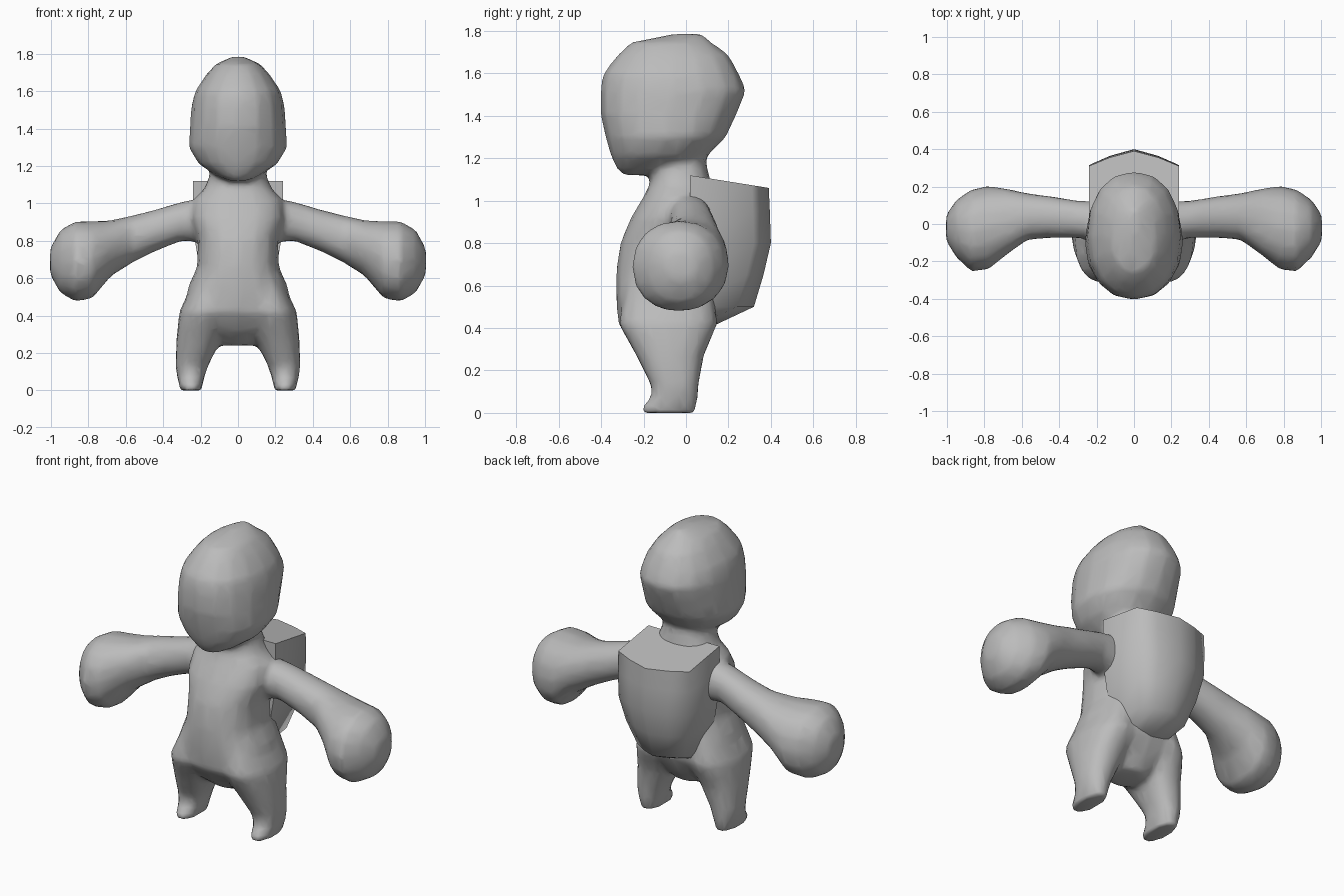
import bpy, bmesh, math
from mathutils import Vector

cube = bpy.data.objects.get("Cube")
if cube:
    bpy.data.objects.remove(cube)

grey = bpy.data.materials.new("plain_grey")
grey.use_nodes = True
colour = (0.5, 0.5, 0.5, 1)
grey.diffuse_color = colour
grey.node_tree.nodes["Principled BSDF"].inputs["Base Color"].default_value = colour


def oval(c0, c1, power, sides=16):
    """Rounded outline filling the rectangle between two corners."""
    points = []
    for i in range(sides):
        a = 2 * math.pi * i / sides
        uv = [math.copysign(abs(t) ** (2 / power), t) for t in (math.cos(a), math.sin(a))]
        points.append([(p + q) / 2 + (q - p) / 2 * t for p, q, t in zip(c0, c1, uv)])
    return points


def loft(bm, rings):
    """Bridge a list of closed rings and cap both ends."""
    loops = [[bm.verts.new(p) for p in ring] for ring in rings]
    faces = [bm.faces.new(loops[0]), bm.faces.new(loops[-1])]
    for a, b in zip(loops, loops[1:]):
        n = len(a)
        for i in range(n):
            j = (i + 1) % n
            faces.append(bm.faces.new((a[i], a[j], b[j], b[i])))
    bmesh.ops.recalc_face_normals(bm, faces=faces)


def loft_up(bm, sections, power=2.3):
    """Sections: height, x from, x to, y front, y back."""
    loft(bm, [[(x, y, z) for x, y in oval((x0, yf), (x1, yb), power)]
              for z, x0, x1, yf, yb in sections])


def make_object(name, bm):
    mesh = bpy.data.meshes.new(name)
    bm.to_mesh(mesh)
    bm.free()
    mesh.materials.append(grey)
    obj = bpy.data.objects.new(name, mesh)
    bpy.context.collection.objects.link(obj)
    return obj


body = bmesh.new()

# Head: height, half width, face, back of head
head = [(1.12, .05, -.30, -.16), (1.15, .12, -.325, 0), (1.21, .21, -.355, .1),
        (1.3, .265, -.38, .19), (1.41, .257, -.405, .24), (1.52, .25, -.405, .285),
        (1.6, .23, -.39, .25), (1.69, .17, -.32, .2), (1.745, .12, -.26, .12),
        (1.785, .03, -.06, .08)]
loft_up(body, [(z, -w, w, f, b) for z, w, f, b in head], 2.2)

# Torso and neck
torso = [(.24, .09, -.15, .04), (.32, .2, -.25, .09), (.42, .28, -.32, .15),
         (.55, .27, -.33, .17), (.66, .22, -.33, .16), (.8, .215, -.31, .14),
         (.92, .25, -.26, .13), (1.02, .24, -.2, .13), (1.08, .18, -.17, .12),
         (1.16, .15, -.16, .1), (1.26, .14, -.15, .08)]
loft_up(body, [(z, -w, w, f, b) for z, w, f, b in torso])

# Legs with small toes: height, inner x, outer x, front, back
leg = [(0, .19, .31, -.21, .05), (.03, .19, .315, -.21, .05), (.07, .18, .325, -.165, .055),
       (.13, .16, .335, -.165, .06), (.27, .09, .33, -.235, .085),
       (.42, .02, .315, -.32, .15), (.6, .06, .23, -.28, .12)]
# Arms with bulbous hands: x, bottom, top, front, back
arm = [(.12, .78, 1.04, -.1, .12), (.3, .8, 1.01, -.075, .125), (.45, .74, .965, -.075, .15),
       (.57, .68, .935, -.085, .165), (.68, .61, .91, -.165, .19), (.78, .49, .905, -.245, .205),
       (.87, .475, .905, -.255, .185), (.95, .52, .86, -.18, .13), (1.005, .62, .76, -.09, .05)]
for side in (-1, 1):
    loft_up(body, [(z, side * a, side * b, f, k) for z, a, b, f, k in leg])
    loft(body, [[(side * x, y, z) for y, z in oval((f, low), (k, top), 2.2)]
                for x, low, top, f, k in arm])

# Fuse the limbs into one soft skin
figure = make_object("body", body)
fuse = figure.modifiers.new("fuse", 'REMESH')
fuse.mode = 'VOXEL'
fuse.voxel_size = .018
fuse.use_smooth_shade = True
soften = figure.modifiers.new("soften", 'SMOOTH')
soften.factor = .5
soften.iterations = 8
reduce = figure.modifiers.new("reduce", 'DECIMATE')
reduce.ratio = .15

# Shell-like pack on the back: height, half width, rear ridge
pack_bm = bmesh.new()
pack = [(.42, .11, .15), (.5, .16, .32), (.65, .205, .365), (.8, .23, .4),
        (.95, .24, .395), (1.06, .24, .39)]
rings = []
for z, w, ridge in pack:
    half = [(w, .02), (w, ridge - .08), (w * .55, ridge - .035)]
    outline = half + [(0, ridge)] + [(-x, y) for x, y in reversed(half)]
    slope = .16 if z > 1 else 0
    rings.append([(x, y, z + slope * (ridge - y)) for x, y in outline])
loft(pack_bm, rings)
back_pack = make_object("back_pack", pack_bm)

bpy.ops.object.select_all(action='DESELECT')
back_pack.select_set(True)
bpy.context.view_layer.objects.active = back_pack
bpy.ops.object.shade_smooth_by_angle(angle=math.radians(75))
